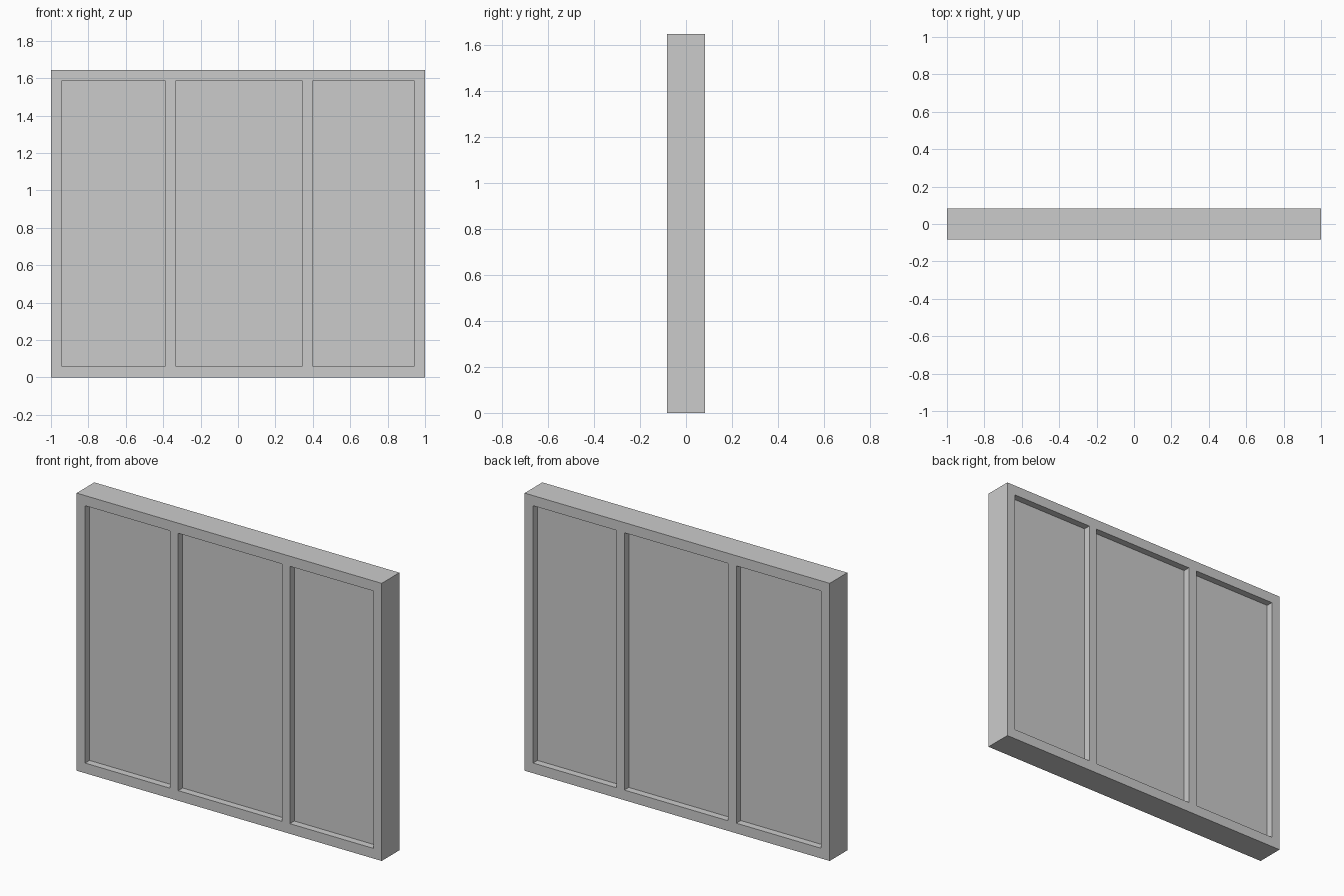
import bpy, bmesh

if "Cube" in bpy.data.objects:
    bpy.data.objects.remove(bpy.data.objects["Cube"])

HEIGHT, DEPTH, PANE = 1.645, 0.166, 0.083
XS = [-1.0, -0.944, -0.388, -0.334, 0.346, 0.398, 0.945, 1.0]
ZS = [0.0, 0.06, 1.585, HEIGHT]


def slab(name, xs, zs, depth, is_open=lambda i, k: False):
    """Extrude a grid of cells in the xz plane, leaving out the open cells."""
    bm = bmesh.new()
    grid = [[bm.verts.new((x, -depth / 2, z)) for z in zs] for x in xs]
    for i in range(len(xs) - 1):
        for k in range(len(zs) - 1):
            if not is_open(i, k):
                bm.faces.new((grid[i][k], grid[i + 1][k],
                              grid[i + 1][k + 1], grid[i][k + 1]))
    front = bm.faces[:]
    result = bmesh.ops.extrude_face_region(bm, geom=front, use_keep_orig=True)
    moved = [v for v in result["geom"] if isinstance(v, bmesh.types.BMVert)]
    bmesh.ops.translate(bm, verts=moved, vec=(0, depth, 0))
    bmesh.ops.recalc_face_normals(bm, faces=bm.faces[:])
    mesh = bpy.data.meshes.new(name)
    bm.to_mesh(mesh)
    bm.free()
    obj = bpy.data.objects.new(name, mesh)
    bpy.context.collection.objects.link(obj)
    return obj


# Outer frame and two mullions in one piece, with three openings
slab("window_frame", XS, ZS, DEPTH, lambda i, k: k == 1 and i % 2 == 1)

# Recessed panes filling the openings
for side, i in (("left", 1), ("middle", 3), ("right", 5)):
    slab(side + "_pane", XS[i:i + 2], ZS[1:3], PANE)
